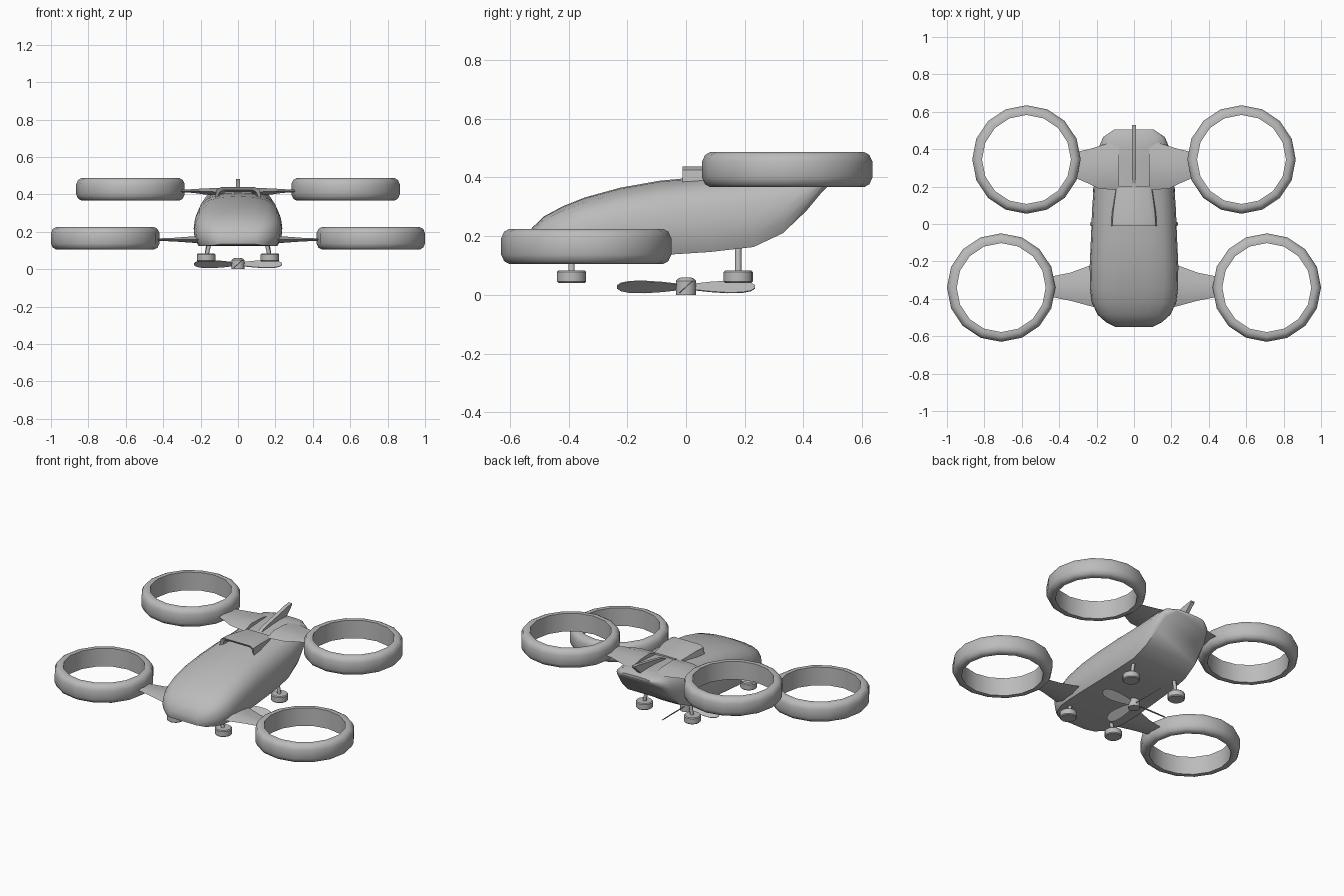
import bpy, bmesh, math
from mathutils import Matrix, Vector

cube = bpy.data.objects.get("Cube")
if cube:
    bpy.data.objects.remove(cube, do_unlink=True)

grey = bpy.data.materials.new("hull_grey")
grey.use_nodes = True
COLOUR = (0.5, 0.5, 0.5, 1)
grey.diffuse_color = COLOUR
grey.node_tree.nodes["Principled BSDF"].inputs["Base Color"].default_value = COLOUR


def finish(name, bm, angle=40, matrix=None):
    """Turn a bmesh into a shaded object."""
    if matrix:
        bm.transform(matrix)
    bmesh.ops.recalc_face_normals(bm, faces=bm.faces)
    mesh = bpy.data.meshes.new(name)
    bm.to_mesh(mesh)
    bm.free()
    obj = bpy.data.objects.new(name, mesh)
    bpy.context.collection.objects.link(obj)
    mesh.materials.append(grey)
    bpy.ops.object.select_all(action='DESELECT')
    obj.select_set(True)
    bpy.context.view_layer.objects.active = obj
    bpy.ops.object.shade_smooth_by_angle(angle=math.radians(angle))
    return obj


def loft(rings, cap=True, loop=False):
    """Skin a list of closed point rings."""
    bm = bmesh.new()
    vs = [[bm.verts.new(p) for p in ring] for ring in rings]
    pairs = list(zip(vs, vs[1:])) + ([(vs[-1], vs[0])] if loop else [])
    for a, b in pairs:
        for i in range(len(a)):
            j = (i + 1) % len(a)
            bm.faces.new((a[i], a[j], b[j], b[i]))
    if cap and not loop:
        bm.faces.new(vs[0])
        bm.faces.new(vs[-1])
    return bm


def circle(r, z, n, x=0, y=0):
    return [(x + r * math.cos(math.tau * i / n), y + r * math.sin(math.tau * i / n), z)
            for i in range(n)]


# Fuselage: stations of y, half width, bottom, top
stations = [
    (-0.55, 0.10, 0.135, 0.185), (-0.525, 0.15, 0.127, 0.228),
    (-0.485, 0.195, 0.125, 0.267), (-0.42, 0.225, 0.125, 0.302),
    (-0.345, 0.235, 0.125, 0.332), (-0.225, 0.237, 0.128, 0.365),
    (-0.09, 0.231, 0.135, 0.389), (0.08, 0.224, 0.146, 0.405),
    (0.23, 0.213, 0.163, 0.415), (0.33, 0.203, 0.21, 0.422),
    (0.41, 0.188, 0.286, 0.425), (0.465, 0.165, 0.352, 0.422),
    (0.505, 0.105, 0.39, 0.408)]
half = [(0.9, 0), (0.98, 0.16), (1, 0.38), (0.97, 0.6),
        (0.88, 0.79), (0.68, 0.92), (0.36, 0.985)]
outline = half + [(0, 1)] + [(-x, z) for x, z in reversed(half)]
finish("fuselage", loft([[(w * x, y, b + (t - b) * z) for x, z in outline]
                         for y, w, b, t in stations]))

# Ducted rotor rings: cross-section of radius and height
duct = [(0.238, -0.058), (0.262, -0.06), (0.28, -0.05), (0.29, -0.028),
        (0.29, 0.028), (0.28, 0.05), (0.262, 0.06), (0.238, 0.058)]
for side, sx in (("left", 1), ("right", -1)):
    for end, x, y, z in (("front", 0.71, -0.34, 0.165), ("rear", 0.575, 0.345, 0.427)):
        finish(f"{end}_{side}_duct",
               loft([circle(r, z + h, 16, sx * x, y) for r, h in duct], loop=True))

# Wings: tapered slabs of x, front y, rear y, height, half thickness
wings = {
    "front": [(0.15, -0.46, -0.19, 0.158, 0.026), (0.23, -0.44, -0.22, 0.158, 0.018),
              (0.34, -0.41, -0.26, 0.158, 0.01), (0.44, -0.39, -0.28, 0.158, 0.006)],
    "rear": [(0.08, 0.18, 0.45, 0.412, 0.024), (0.19, 0.19, 0.415, 0.416, 0.015),
             (0.24, 0.215, 0.4, 0.418, 0.01), (0.31, 0.245, 0.385, 0.418, 0.006)]}
for side, sx in (("left", 1), ("right", -1)):
    for end, sections in wings.items():
        rings = []
        for x, f, r, z, t in sections:
            c = r - f
            rings.append([(sx * x, f, z), (sx * x, f + c * 0.25, z + t),
                          (sx * x, f + c * 0.65, z + t * 0.8), (sx * x, r, z),
                          (sx * x, f + c * 0.65, z - t * 0.8), (sx * x, f + c * 0.25, z - t)])
        finish(f"{end}_{side}_wing", loft(rings))

# Landing gear: leaning strut and round foot
for side, sx in (("left", 1), ("right", -1)):
    for end, y, top in (("front", -0.39, 0.14), ("rear", 0.178, 0.17)):
        finish(f"{end}_{side}_strut",
               loft([circle(0.011, 0.07, 10, sx * 0.169, y),
                     circle(0.011, top, 10, sx * 0.152, y)]))
        finish(f"{end}_{side}_foot",
               loft([circle(0.045, 0.041, 16, sx * 0.17, y), circle(0.05, 0.046, 16, sx * 0.17, y),
                     circle(0.05, 0.078, 16, sx * 0.17, y), circle(0.045, 0.083, 16, sx * 0.17, y)]))

# Air intake: arched hood with a hollow mouth
def arch(y, w, low, high):
    return [(-w, y, low), (-w * 0.95, y, high - 0.012), (-w * 0.75, y, high),
            (w * 0.75, y, high), (w * 0.95, y, high - 0.012), (w, y, low)]


hood = loft([arch(0.11, 0.09, 0.39, 0.412), arch(0.0, 0.105, 0.39, 0.422),
             arch(-0.012, 0.122, 0.385, 0.438), arch(0.06, 0.118, 0.39, 0.438),
             arch(0.2, 0.098, 0.395, 0.421)])
finish("air_intake", hood, 30)

# Tail fin: swept thin blade
fin_side = [(0.2, 0.405), (0.25, 0.43), (0.49, 0.478), (0.53, 0.482), (0.53, 0.472), (0.46, 0.405)]
finish("tail_fin", loft([[(x, y, z) for y, z in fin_side] for x in (-0.012, 0.012)]), 30)

# Underside rotor: hub and four pitched blades
finish("rotor_hub", loft([circle(0.034, 0.0, 16), circle(0.034, 0.048, 16),
                          circle(0.026, 0.056, 16), circle(0.012, 0.06, 16)]))
blade = [(0.02, 0.014), (0.08, 0.024), (0.14, 0.03), (0.19, 0.029), (0.222, 0.02), (0.235, 0.007)]
for k in range(4):
    rim = blade + [(x, -w) for x, w in reversed(blade)]
    bm = loft([[(x, w, h) for x, w in rim] for h in (-0.002, 0.002)])
    turn = (Matrix.Translation(Vector((0, 0, 0.027))) @ Matrix.Rotation(k * math.pi / 2, 4, 'Z')
            @ Matrix.Rotation(math.radians(42), 4, 'X'))
    finish(f"rotor_blade_{k + 1}", bm, 30, turn)
